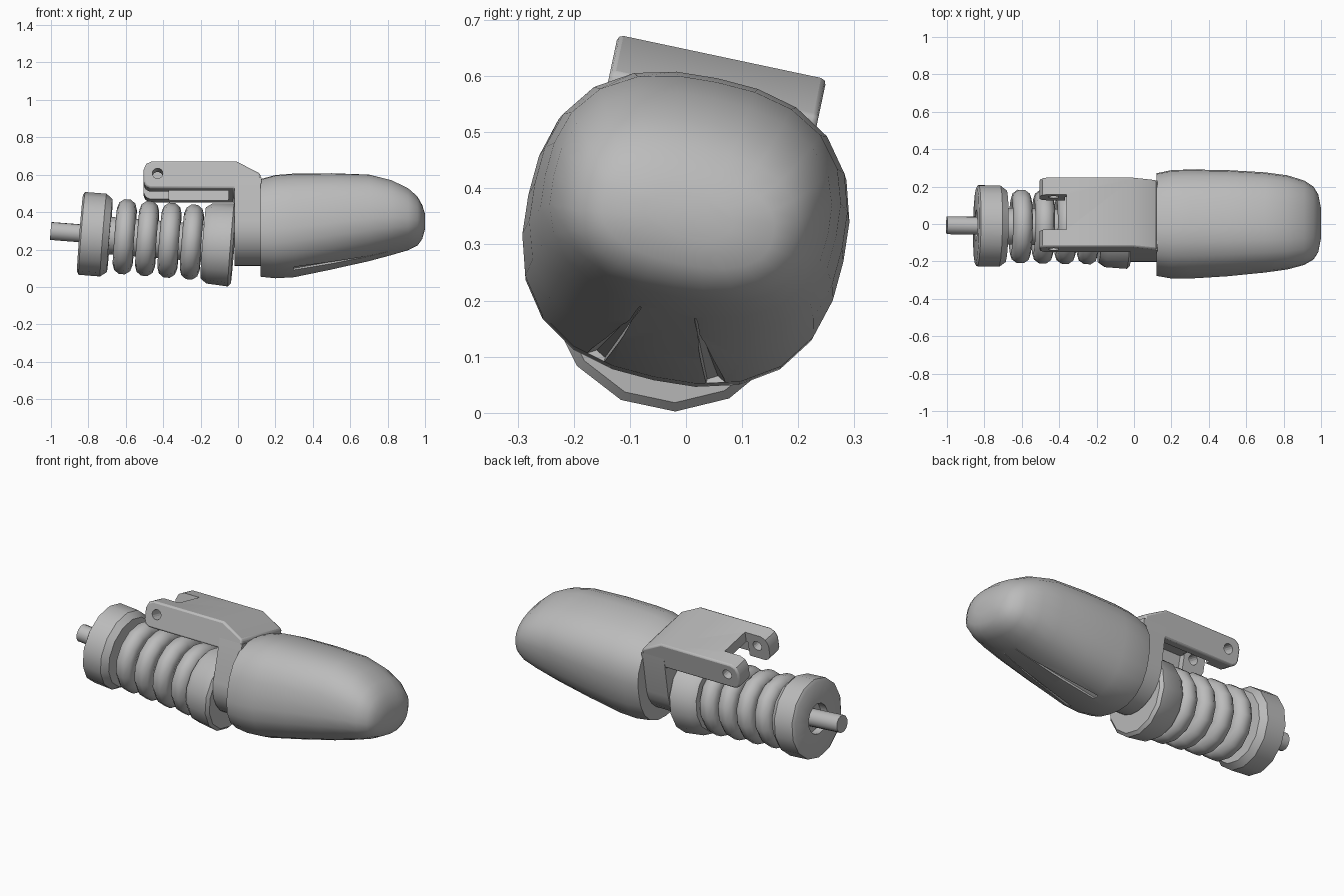
import bpy, bmesh
from math import cos, sin, pi, radians
from mathutils import Matrix, Vector

cube = bpy.data.objects.get("Cube")
if cube:
    bpy.data.objects.remove(cube, do_unlink=True)

grey = bpy.data.materials.new("plain_grey")
grey.use_nodes = True
COLOUR = (0.5, 0.5, 0.5, 1)
grey.diffuse_color = COLOUR
grey.node_tree.nodes["Principled BSDF"].inputs["Base Color"].default_value = COLOUR

# Whole assembly is rolled about its long axis; the spring is pitched as well
ROLL = Matrix.Translation((0, 0, 0.33)) @ Matrix.Rotation(radians(-12), 4, 'X')
SPRING = ROLL @ Matrix.Translation((-0.77, 0, -0.05)) @ Matrix.Rotation(0.08, 4, 'Y')


def finish(name, bm, frame, smooth=None):
    bmesh.ops.recalc_face_normals(bm, faces=bm.faces)
    mesh = bpy.data.meshes.new(name)
    bm.to_mesh(mesh)
    bm.free()
    mesh.materials.append(grey)
    obj = bpy.data.objects.new(name, mesh)
    bpy.context.collection.objects.link(obj)
    obj.matrix_world = frame
    if smooth:
        bpy.ops.object.select_all(action='DESELECT')
        obj.select_set(True)
        bpy.context.view_layer.objects.active = obj
        bpy.ops.object.shade_smooth_by_angle(angle=radians(smooth))
    return obj


def loft(name, rings, frame, smooth=35, closed=False):
    """Bridge equal-sized rings of points, capping the ends unless closed."""
    bm = bmesh.new()
    loops = [[bm.verts.new(p) for p in ring] for ring in rings]
    n = len(loops[0])
    pairs = list(zip(loops, loops[1:])) + ([(loops[-1], loops[0])] if closed else [])
    for a, b in pairs:
        for i in range(n):
            j = (i + 1) % n
            bm.faces.new((a[i], a[j], b[j], b[i]))
    if not closed:
        bm.faces.new(loops[0])
        bm.faces.new(loops[-1])
    return finish(name, bm, frame, smooth)


def revolve(name, profile, sides=14, closed=False, smooth=35):
    """Turn (distance, radius) points about the spring axis."""
    rings = [[(s, r * cos(2 * pi * i / sides), r * sin(2 * pi * i / sides))
              for i in range(sides)] for s, r in profile]
    return loft(name, rings, SPRING, smooth, closed)


def cut(obj, cutter):
    cutter.hide_render = True
    cutter.hide_viewport = True
    cutter.display_type = 'WIRE'
    mod = obj.modifiers.new("cut", 'BOOLEAN')
    mod.object = cutter
    mod.solver = 'EXACT'


def box_cutter(name, low, high):
    rings = [[(x, low[1], low[2]), (x, high[1], low[2]), (x, high[1], high[2]), (x, low[1], high[2])]
             for x in (low[0], high[0])]
    return loft(name, rings, ROLL, None)


# Nose body: rounded-square sections (x, half width, top, bottom)
sections = [(0.12, 0.27, 0.24, -0.27), (0.2, 0.285, 0.262, -0.278), (0.3, 0.287, 0.27, -0.272),
            (0.5, 0.28, 0.272, -0.23), (0.7, 0.265, 0.265, -0.185), (0.82, 0.25, 0.235, -0.152),
            (0.91, 0.225, 0.19, -0.125), (0.96, 0.195, 0.145, -0.1), (0.985, 0.155, 0.1, -0.065),
            (1.0, 0.08, 0.055, -0.015)]


def body_ring(x, w, top, bottom, sides=24):
    mid, half = (top + bottom) / 2, (top - bottom) / 2
    ring = []
    for i in range(sides):
        c, s = cos(2 * pi * i / sides), sin(2 * pi * i / sides)
        k = (abs(c) ** 2.5 + abs(s) ** 2.5) ** -0.4
        ring.append((x, w * c * k, mid + half * s * k))
    return ring


body = loft("nose_body", [body_ring(*s) for s in sections], ROLL, 40)

# Tapered grooves under the nose body
for side in (-1, 1):
    start, end = Vector((0.3, side * 0.11, -0.266)), Vector((0.8, side * 0.05, -0.155))
    bm = bmesh.new()
    bmesh.ops.create_cone(bm, cap_ends=True, segments=6, radius1=0.02, radius2=0.002,
                          depth=(end - start).length)
    turn = (end - start).to_track_quat('Z', 'Y').to_matrix().to_4x4()
    cut(body, finish("groove_cutter", bm, ROLL @ Matrix.Translation((start + end) / 2) @ turn))

# Bracket mounting plate behind the body, round at the bottom
arc = [(0.2 * cos(pi + pi * i / 12), -0.02 + 0.2 * sin(pi + pi * i / 12)) for i in range(13)]
outline = arc + [(0.19, 0.22), (-0.19, 0.22)]
loft("mounting_plate", [[(x, u, v) for u, v in outline] for x in (-0.02, 0.125)], ROLL, 30)

# Bracket arm, forked at its free end
outline = [(-0.505, 0.2), (-0.505, 0.265), (-0.49, 0.297), (-0.46, 0.311), (-0.01, 0.311),
           (0.12, 0.243), (0.12, 0.1), (-0.02, 0.1), (-0.02, 0.163), (-0.47, 0.163), (-0.495, 0.175)]
arm = loft("bracket_arm", [[(x, u, v) for x, v in outline] for u in (-0.19, 0.19)], ROLL, 30)
bevel = arm.modifiers.new("soft_edges", 'BEVEL')
bevel.width = 0.01
bevel.segments = 2
bevel.limit_method = 'ANGLE'
bevel.angle_limit = radians(40)
cut(arm, box_cutter("fork_cutter", (-0.6, -0.095, 0), (-0.36, 0.095, 0.5)))
cut(arm, box_cutter("channel_cutter", (-0.37, -0.13, 0), (-0.05, 0.13, 0.25)))
hole = [[(-0.43 + 0.028 * cos(pi * i / 8), u, 0.243 + 0.028 * sin(pi * i / 8)) for i in range(16)]
        for u in (-0.3, 0.3)]
cut(arm, loft("pin_hole_cutter", hole, ROLL, None))

# Spring seats, chamfered towards the coils
revolve("rear_spring_seat", [(-0.04, 0.085), (-0.075, 0.085), (-0.075, 0.205), (-0.065, 0.222),
                             (0.05, 0.222), (0.085, 0.195), (0.085, 0.085)], closed=True)
revolve("front_spring_seat", [(0.585, 0.19), (0.62, 0.215), (0.735, 0.222), (0.75, 0.205)])

# Centre rod and inner core
revolve("centre_rod", [(-0.232, 0.049), (0.1, 0.049)], 12)
revolve("inner_core", [(-0.03, 0.1), (0.65, 0.1)], 14)

# Spring coils
for k in range(4):
    centre = 0.165 + 0.12 * k
    profile = [(centre + 0.053 * cos(pi * i / 5), 0.15 + 0.053 * sin(pi * i / 5)) for i in range(10)]
    revolve("spring_coil", profile, 14, closed=True, smooth=60)
